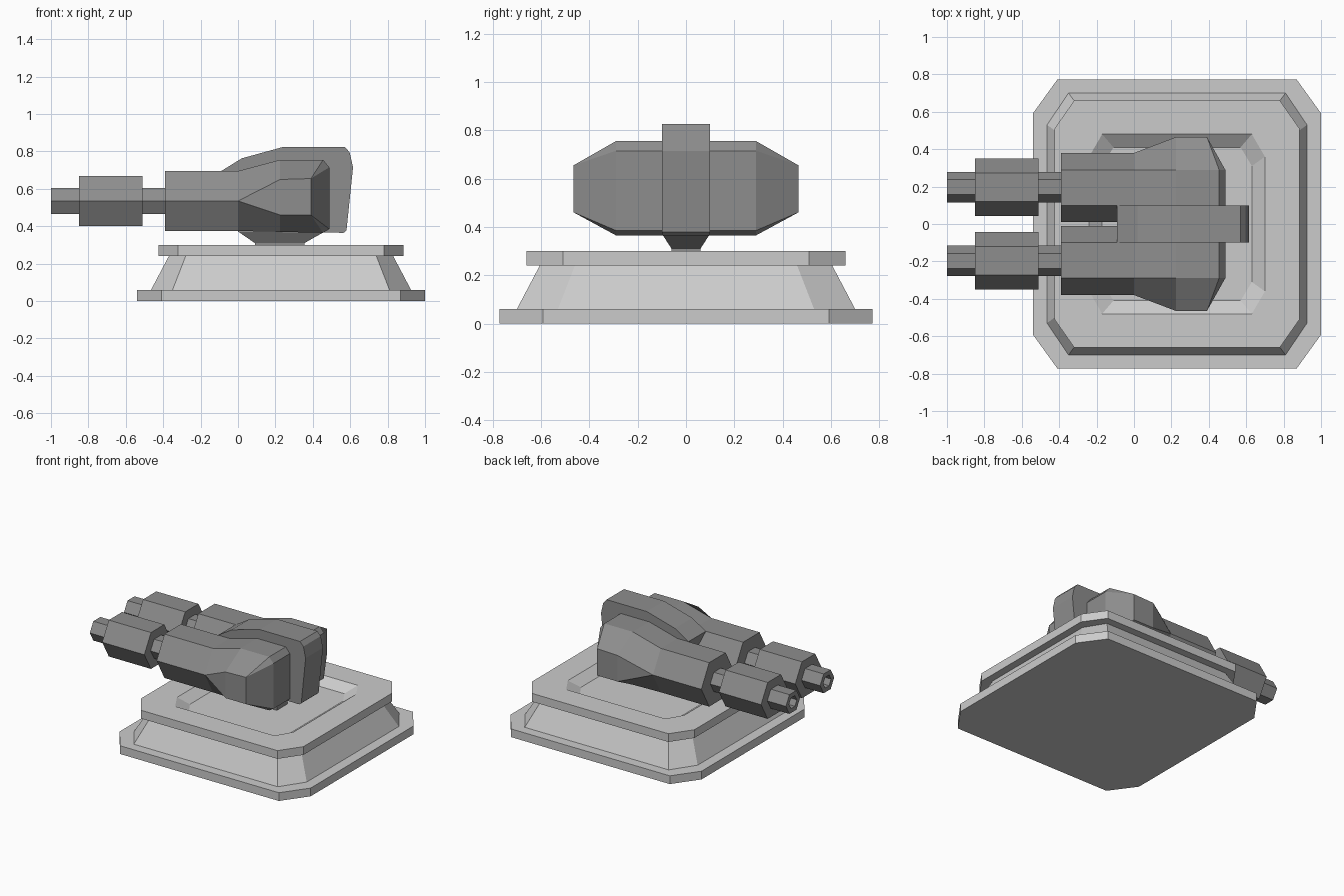
import bpy, bmesh, math

cube = bpy.data.objects.get("Cube")
if cube:
    bpy.data.objects.remove(cube, do_unlink=True)


def material(name, value):
    m = bpy.data.materials.new(name)
    m.use_nodes = True
    colour = (value, value, value, 1)
    m.diffuse_color = colour
    m.node_tree.nodes["Principled BSDF"].inputs["Base Color"].default_value = colour
    return m


LIGHT = material("light grey", 0.6)
DARK = material("dark grey", 0.27)
CX = 0.23          # centre of the base
AXIS_Z = 0.535     # height of the barrel axis


def loft(name, rings, mat, cap_start=True, cap_end=True):
    """Skin a list of equal-length vertex rings into one flat-shaded object."""
    bm = bmesh.new()
    loops = [[bm.verts.new(p) for p in ring] for ring in rings]
    n = len(loops[0])
    for a, b in zip(loops, loops[1:]):
        for i in range(n):
            j = (i + 1) % n
            bm.faces.new((a[i], a[j], b[j], b[i]))
    if cap_start:
        bm.faces.new(loops[0][::-1])
    if cap_end:
        bm.faces.new(loops[-1])
    bmesh.ops.remove_doubles(bm, verts=bm.verts, dist=0.0005)
    bmesh.ops.recalc_face_normals(bm, faces=bm.faces)
    mesh = bpy.data.meshes.new(name)
    bm.to_mesh(mesh)
    bm.free()
    mesh.materials.append(mat)
    obj = bpy.data.objects.new(name, mesh)
    bpy.context.collection.objects.link(obj)
    return obj


def cut_rect(hx, hy, cx, cy, z):
    """Rectangle ring with chamfered corners."""
    half = [(hx, hy - cy), (hx - cx, hy), (cx - hx, hy), (-hx, hy - cy)]
    return [(CX + s * x, s * y, z) for s in (1, -1) for x, y in half]


def hexagon(x, r, y):
    return [(x, y + r * math.cos(a), AXIS_Z + r * math.sin(a))
            for a in (math.radians(60 * k) for k in range(6))]


# Base: plinth, sloped wall, and top plate with a sunken floor
loft("base_plinth", [cut_rect(0.77, 0.772, 0.13, 0.18, 0),
                     cut_rect(0.77, 0.772, 0.13, 0.18, 0.06)], LIGHT)
loft("base_slope", [cut_rect(0.695, 0.70, 0.115, 0.17, 0.06),
                    cut_rect(0.60, 0.605, 0.09, 0.145, 0.24)], LIGHT)
loft("base_top_plate", [cut_rect(0.655, 0.66, 0.105, 0.15, 0.24),
                        cut_rect(0.655, 0.66, 0.105, 0.15, 0.30),
                        cut_rect(0.47, 0.48, 0.07, 0.12, 0.30),
                        cut_rect(0.40, 0.41, 0.06, 0.10, 0.25)], LIGHT)


# Neck: narrow pedestal under the turret
def neck_ring(x0, x1, y, z):
    return [(x0, -y, z), (x1, -y, z), (x1, y, z), (x0, y, z)]


loft("neck", [neck_ring(0.09, 0.355, 0.06, 0.24), neck_ring(0.09, 0.355, 0.06, 0.31),
              neck_ring(0.0, 0.465, 0.1, 0.372)], DARK)

# Central fin: extruded side profile
fin = [(-0.09, 0.695), (0.02, 0.763), (0.245, 0.825), (0.57, 0.825), (0.597, 0.795),
       (0.615, 0.715), (0.58, 0.378), (0.565, 0.365), (0.0, 0.37)]
loft("centre_fin", [[(x, y, z) for x, z in fin] for y in (-0.1, 0.1)], DARK)

# Side housings: hexagonal at the front, swelling to a faceted rear
def housing_ring(x, x_out, y_out, top, hi, lo, bottom):
    return [(x, 0.01, AXIS_Z), (x, 0.1, top), (x, 0.29, top), (x_out, y_out, hi),
            (x_out, y_out, lo), (x, 0.29, bottom), (x, 0.1, bottom)]


housing = [housing_ring(-0.39, -0.39, 0.38, 0.695, AXIS_Z, AXIS_Z, 0.375),
           housing_ring(0.0, 0.0, 0.38, 0.695, AXIS_Z, AXIS_Z, 0.375),
           housing_ring(0.225, 0.225, 0.465, 0.755, 0.65, 0.46, 0.37),
           housing_ring(0.455, 0.39, 0.465, 0.755, 0.655, 0.46, 0.365),
           housing_ring(0.488, 0.39, 0.465, 0.715, 0.655, 0.46, 0.385)]
# Close the rear with a flat panel inside the outer bevel
rear = [(0.488, min(y, 0.29), min(max(z, 0.385), 0.715)) for _, y, z in housing[-1]]
rear[3], rear[4] = rear[2], rear[5]
housing.append(rear)

# Barrels: stepped hexagonal tube with a hollow muzzle
steps = [(-0.93, 0.045), (-1.0, 0.045), (-1.0, 0.081), (-0.85, 0.081), (-0.85, 0.153),
         (-0.51, 0.153), (-0.51, 0.081), (-0.38, 0.081)]

for side, s in (("left", 1), ("right", -1)):
    loft(side + "_housing", [[(x, s * y, z) for x, y, z in r] for r in housing], DARK)
    loft(side + "_barrel", [hexagon(x, r, s * 0.197) for x, r in steps], DARK)
